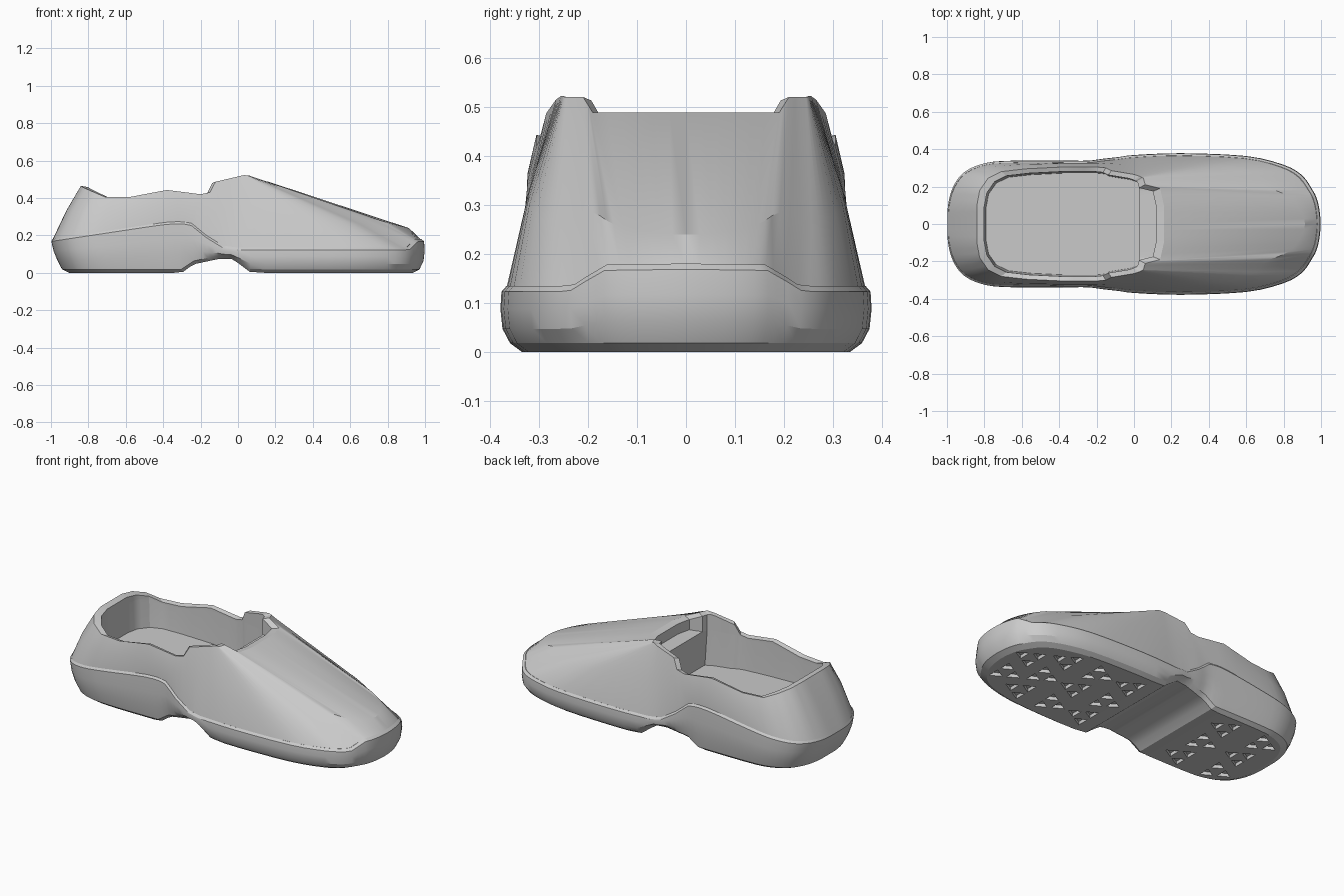
import bpy, bmesh, math
from mathutils import Vector

cube = bpy.data.objects.get("Cube")
if cube:
    bpy.data.objects.remove(cube)

grey = bpy.data.materials.new("plain_grey")
grey.use_nodes = True
grey.diffuse_color = (0.6, 0.6, 0.6, 1)
grey.node_tree.nodes["Principled BSDF"].inputs["Base Color"].default_value = grey.diffuse_color

# Half outline from heel to toe: sole x, y matched with collar x, y, z
ROWS = [
    (-1, 0, -.84, 0, .465), (-.997, .1, -.84, .1, .465), (-.97, .2, -.825, .18, .455),
    (-.91, .28, -.78, .245, .435), (-.8, .328, -.71, .28, .405), (-.65, .34, -.58, .295, .405),
    (-.38, .34, -.38, .305, .443), (-.25, .34, -.2, .305, .42), (-.17, .35, -.15, .3, .43),
    (-.08, .36, -.12, .285, .487), (0, .37, 0, .265, .515), (.25, .38, .03, .255, .522),
    (.6, .365, .04, .25, .522), (.8, .318, .045, .248, .52), (.9, .262, .05, .245, .52),
    (.955, .185, .06, .21, .52), (.978, .14, .14, .19, .488), (.993, .08, .16, .1, .488),
    (1, 0, .16, 0, .488)]
SOLE_TOP = [(-1, .18), (-.6, .24), (-.4, .27), (-.3, .275), (-.25, .265), (-.17, .2),
            (-.08, .145), (0, .135), (.92, .135), (.965, .178), (1, .18)]
SOLE_BOTTOM = [(-.3, 0), (-.24, .045), (-.1, .075), (-.03, .075), (.07, 0)]
STEPS = 3


def lookup(table, x):
    """Piecewise linear height along the shoe."""
    if x <= table[0][0]:
        return table[0][1]
    for (xa, a), (xb, b) in zip(table, table[1:]):
        if x <= xb:
            return a + (b - a) * (x - xa) / (xb - xa)
    return table[-1][1]


def mirrored(row):
    return row[0], -row[1], row[2], -row[3], row[4]


def spline(a, b, c, d, t):
    return b + t / 2 * (c - a + t * (2 * a - 5 * b + 4 * c - d + t * (3 * (b - c) + d - a)))


def full_loop():
    """Subdivide the half rows (curved sole, straight collar) and mirror them."""
    padded = [mirrored(ROWS[1])] + ROWS + [mirrored(ROWS[-2])]
    half = []
    for a, b, c, d in zip(padded, padded[1:], padded[2:], padded[3:]):
        for k in range(STEPS):
            t = k / STEPS
            outline = tuple(spline(a[i], b[i], c[i], d[i], t) for i in (0, 1))
            half.append(outline + tuple(b[i] + (c[i] - b[i]) * t for i in (2, 3, 4)))
    half.append(ROWS[-1])
    return half + [mirrored(r) for r in half[-2:0:-1]]


LOOP = full_loop()
N = len(LOOP)


def sole_point(row, inset, heel):
    x_inset = inset * (heel if row[0] < 0 else 1)
    return row[0] * (1 - x_inset), row[1] * (1 - .7 * inset / .38)


def cap(bm, ring):
    """Close a ring with strips running from side to side."""
    for i in range(N // 2):
        quad = [ring[i], ring[i + 1], ring[(N - i - 1) % N], ring[(N - i) % N]]
        bm.faces.new(list(dict.fromkeys(quad)))


def make_object(name, bm):
    bmesh.ops.recalc_face_normals(bm, faces=bm.faces)
    mesh = bpy.data.meshes.new(name)
    bm.to_mesh(mesh)
    bm.free()
    mesh.materials.append(grey)
    obj = bpy.data.objects.new(name, mesh)
    bpy.context.collection.objects.link(obj)
    return obj


def skin(name, loops, cap_first):
    bm = bmesh.new()
    rings = [[bm.verts.new(p) for p in loop] for loop in loops]
    for a, b in zip(rings, rings[1:]):
        for i in range(N):
            j = (i + 1) % N
            bm.faces.new((a[i], a[j], b[j], b[i]))
    if cap_first:
        cap(bm, rings[0])
    cap(bm, rings[-1])
    return make_object(name, bm)


def select_only(obj):
    bpy.ops.object.select_all(action='DESELECT')
    obj.select_set(True)
    bpy.context.view_layer.objects.active = obj


# Sole: rounded wall between the arched bottom and the wavy top edge
def sole_ring(inset, blend, lift, heel, ceiling=1):
    ring = []
    for row in LOOP:
        x, y = sole_point(row, inset, heel)
        low, high = lookup(SOLE_BOTTOM, x), lookup(SOLE_TOP, row[0])
        ring.append((x, y, min(ceiling, low + (high - low) * blend + lift)))
    return ring


sole = skin("sole", [sole_ring(.065, 0, 0, 1.5), sole_ring(.03, 0, .018, 2),
                     sole_ring(.008, .35, 0, 4.5), sole_ring(.002, .65, 0, 7),
                     sole_ring(.005, 1, -.012, .5), sole_ring(.02, 1, 0, .4),
                     sole_ring(.06, 1, -.01, 1, .13)], True)

# Tread: clusters of three triangular pockets cut into the sole
bm = bmesh.new()
centres = [(x, y) for x in (.2, .42, .64) for y in (-.2, 0, .2)] + [(.82, -.1), (.82, .1)]
centres += [(x, y) for x in (-.74, -.48) for y in (-.19, 0, .19)]
for n, (cx, cy) in enumerate(centres):
    for k in range(3):
        turn = math.tau * k / 3 + n * math.pi / 3
        mid = Vector((cx + .055 * math.cos(turn), cy + .055 * math.sin(turn), 0))
        tri = [mid + .042 * Vector((math.cos(turn + a), math.sin(turn + a), 0))
               for a in (0, math.tau / 3, -math.tau / 3)]
        low = [bm.verts.new(p - Vector((0, 0, .02))) for p in tri]
        high = [bm.verts.new(p + Vector((0, 0, .02))) for p in tri]
        bm.faces.new(low[::-1])
        bm.faces.new(high)
        for i in range(3):
            j = (i + 1) % 3
            bm.faces.new((low[i], low[j], high[j], high[i]))
cutter = make_object("tread_cutter", bm)
cutter.hide_render = True
cut = sole.modifiers.new("tread", 'BOOLEAN')
cut.operation = 'DIFFERENCE'
cut.solver = 'EXACT'
cut.object = cutter
select_only(sole)
bpy.ops.object.modifier_apply(modifier="tread")
bpy.data.objects.remove(cutter)

# Upper: from the sole edge over the shoulder to the collar, then down inside
base, shoulder, rim, inner, shelf, shelf_edge, floor = ([] for _ in range(7))
for row in LOOP:
    x, y = sole_point(row, .02, .4)
    foot = Vector((x, y, lookup(SOLE_TOP, row[0]) - .004))
    top = Vector(row[2:])
    share = lookup([(0, .55), (.6, .4), (.95, .27), (1, .09)], row[0])
    middle = foot.lerp(top, share)
    middle.z += lookup([(0, 0), (.9, .018), (.95, .03), (1, .035)], row[0])
    middle += Vector((x * .008, y * .025, 0))
    lip = Vector((-.35 + (top.x + .35) * .92, top.y * .92, top.z - .007))
    ledge = min(lip.z - .01, .42)
    base.append(foot)
    shoulder.append(middle)
    rim.append(top)
    inner.append(lip)
    shelf.append((lip.x, lip.y, ledge))
    shelf_edge.append((min(lip.x, .03), lip.y, ledge - .002))
    depth = lookup([(-.8, .25), (.03, .21)], lip.x)
    floor.append((min(lip.x + .01, .03), lip.y * .97, depth))
upper = skin("upper", [base, shoulder, rim, inner, shelf, shelf_edge, floor], False)

for part in (sole, upper):
    select_only(part)
    bpy.ops.object.shade_smooth_by_angle(angle=math.radians(25))
